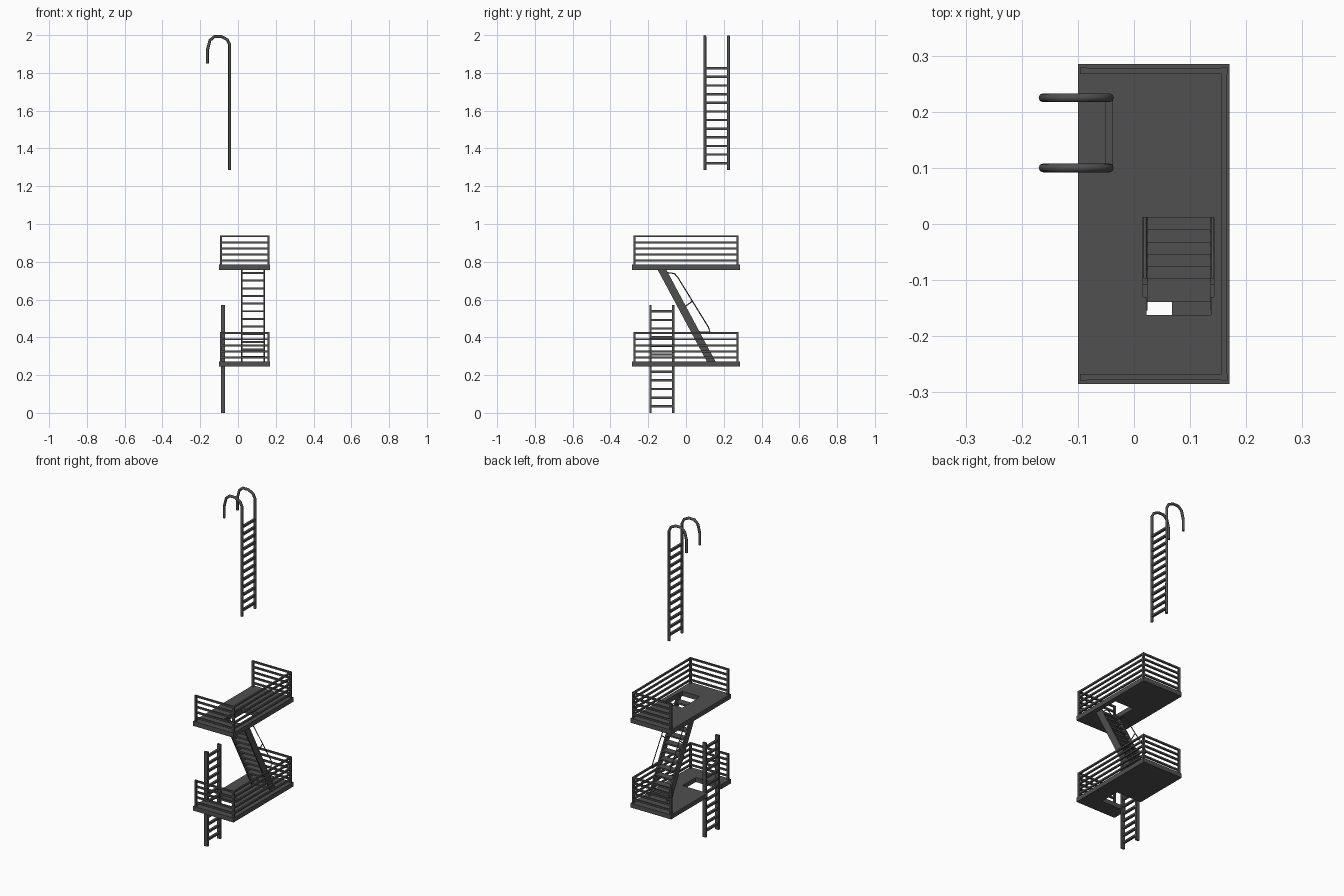
import bpy, bmesh
from mathutils import Vector

if "Cube" in bpy.data.objects:
    bpy.data.objects.remove(bpy.data.objects["Cube"])

metal = bpy.data.materials.new("dark_metal")
metal.diffuse_color = (0.08, 0.08, 0.08, 1)
metal.use_nodes = True
metal.node_tree.nodes["Principled BSDF"].inputs["Base Color"].default_value = metal.diffuse_color


def finish(name, bm):
    bmesh.ops.recalc_face_normals(bm, faces=bm.faces)
    me = bpy.data.meshes.new(name)
    bm.to_mesh(me)
    bm.free()
    me.materials.append(metal)
    ob = bpy.data.objects.new(name, me)
    bpy.context.collection.objects.link(ob)
    return ob


def box(bm, x0, x1, y0, y1, z0, z1):
    vs = bmesh.ops.create_cube(bm, size=1)["verts"]
    for v in vs:
        v.co = Vector((x1 if v.co.x > 0 else x0,
                       y1 if v.co.y > 0 else y0,
                       z1 if v.co.z > 0 else z0))


def pipe(name, pts, r, res):
    cu = bpy.data.curves.new(name, 'CURVE')
    cu.dimensions = '3D'
    cu.bevel_depth = r
    cu.bevel_resolution = res
    cu.use_fill_caps = True
    sp = cu.splines.new('POLY')
    sp.points.add(len(pts) - 1)
    for p, c in zip(sp.points, pts):
        p.co = (*c, 1)
    cu.materials.append(metal)
    ob = bpy.data.objects.new(name, cu)
    bpy.context.collection.objects.link(ob)
    return ob


def platform(name, xs, ys, holes, z0, z1):
    """Slab made of grid cells, leaving out the (column, row) cells in holes."""
    bm = bmesh.new()
    vs = [[bm.verts.new((x, y, z0)) for y in ys] for x in xs]
    for i in range(len(xs) - 1):
        for j in range(len(ys) - 1):
            if (i, j) not in holes:
                bm.faces.new((vs[i][j], vs[i + 1][j], vs[i + 1][j + 1], vs[i][j + 1]))
    loose = [v for v in bm.verts if not v.link_faces]
    bmesh.ops.delete(bm, geom=loose, context='VERTS')
    ret = bmesh.ops.extrude_face_region(bm, geom=bm.faces[:], use_keep_orig=True)
    top = [g for g in ret["geom"] if isinstance(g, bmesh.types.BMVert)]
    bmesh.ops.translate(bm, verts=top, vec=(0, 0, z1 - z0))
    finish(name, bm)


def railing(name, z):
    bm = bmesh.new()
    t = 0.005
    xl, xr, ye = -0.09, 0.161, 0.273
    for x in (xl, xr):
        for y in (-ye, ye):
            box(bm, x - 0.006, x + 0.006, y - 0.006, y + 0.006, z, z + 0.155)
    for k in range(5):
        c = z + 0.021 + k * 0.0323
        for y in (-ye, ye):
            box(bm, xl, xr, y - t, y + t, c - t, c + t)
        box(bm, xr - t, xr + t, -ye, ye, c - t, c + t)
    finish(name, bm)


def rungs(name, x, y0, y1, z, hx):
    bm = bmesh.new()
    for k in range(12):
        c = z + 0.035 + k * 0.0457
        box(bm, x - hx, x + hx, y0, y1, c - 0.006, c + 0.006)
    finish(name, bm)


# Platforms: lower has a ladder notch, upper has a stair opening
platform("lower_platform", [-0.10, 0.068, 0.17], [-0.285, -0.19, -0.063, 0.285],
         {(0, 1)}, 0.245, 0.272)
platform("upper_platform", [-0.10, 0.016, 0.022, 0.137, 0.143, 0.17],
         [-0.285, -0.162, -0.13, 0.012, 0.285],
         {(2, 1), (1, 2), (2, 2), (3, 2)}, 0.757, 0.785)
railing("lower_railing", 0.272)
railing("upper_railing", 0.785)

# Stair stringers
bm = bmesh.new()
for x in (0.016, 0.136):
    prof = [(0.114, 0.265), (0.160, 0.265), (-0.108, 0.765), (-0.154, 0.765)]
    f = bm.faces.new([bm.verts.new((x, y, z)) for y, z in prof])
    ret = bmesh.ops.extrude_face_region(bm, geom=[f], use_keep_orig=True)
    bmesh.ops.translate(bm, vec=(0.008, 0, 0),
                        verts=[g for g in ret["geom"] if isinstance(g, bmesh.types.BMVert)])
finish("stair_stringers", bm)

# Stair treads
bm = bmesh.new()
for k in range(12):
    z = 0.295 + k * 0.0405
    y = 0.137 - (z - 0.265) * 0.536
    box(bm, 0.022, 0.138, y - 0.021, y + 0.021, z - 0.005, z + 0.005)
finish("stair_treads", bm)

# Stair handrails with a middle strut
for side, x in (("left", 0.02), ("right", 0.14)):
    pipe(side + "_handrail", [(x, -0.12, 0.745), (x, -0.062, 0.738), (x, -0.045, 0.72),
                              (x, 0.118, 0.455), (x, 0.127, 0.432), (x, 0.115, 0.427),
                              (x, 0.06, 0.43)], 0.003, 0)
    pipe(side + "_handrail_strut", [(x, -0.015, 0.555), (x, 0.034, 0.592)], 0.003, 0)

# Lower ladder
bm = bmesh.new()
for y in (-0.188, -0.067):
    box(bm, -0.09, -0.068, y - 0.006, y + 0.006, 0, 0.57)
finish("lower_ladder_posts", bm)
rungs("lower_ladder_rungs", -0.079, -0.188, -0.067, 0, 0.007)

# Roof ladder with hooked tops
for side, y in (("front", 0.1), ("back", 0.225)):
    pipe("roof_ladder_" + side + "_pipe",
         [(x, y, z) for x, z in ((-0.044, 1.287), (-0.044, 1.95), (-0.057, 1.976),
                                 (-0.088, 1.992), (-0.125, 1.992), (-0.149, 1.972),
                                 (-0.162, 1.92), (-0.162, 1.85))], 0.008, 2)
rungs("roof_ladder_rungs", -0.044, 0.1, 0.225, 1.287, 0.007)
